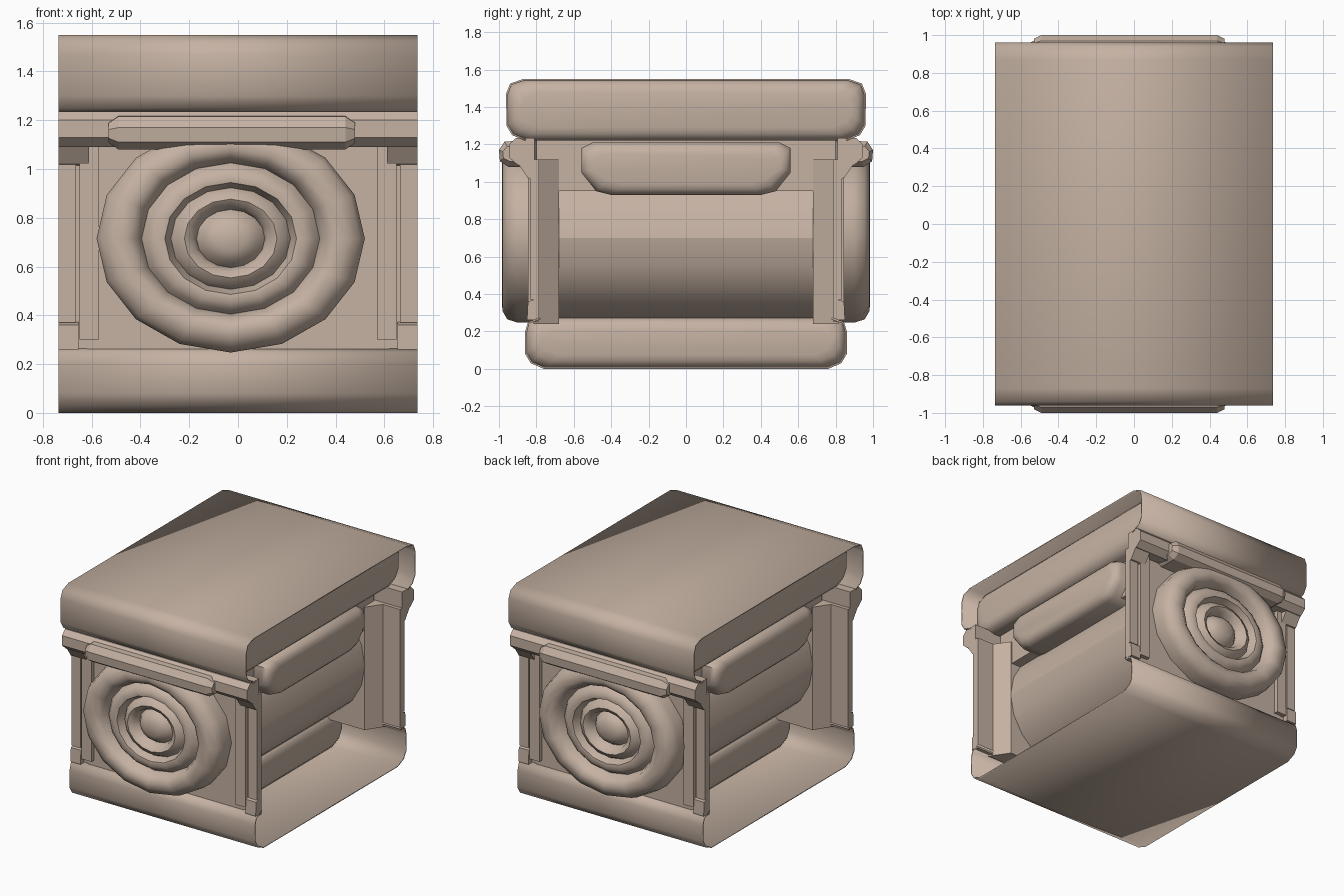
import bpy, bmesh, math
from mathutils import Vector

if "Cube" in bpy.data.objects:
    bpy.data.objects.remove(bpy.data.objects["Cube"])

stone = bpy.data.materials.new("warm stone")
stone.diffuse_color = (0.56, 0.445, 0.365, 1)
stone.use_nodes = True
stone.node_tree.nodes["Principled BSDF"].inputs["Base Color"].default_value = stone.diffuse_color
W = 0.735  # half width of the block


def finish(name, bm, angle=20):
    bmesh.ops.recalc_face_normals(bm, faces=bm.faces)
    me = bpy.data.meshes.new(name)
    bm.to_mesh(me)
    bm.free()
    me.materials.append(stone)
    ob = bpy.data.objects.new(name, me)
    bpy.context.collection.objects.link(ob)
    bpy.ops.object.select_all(action='DESELECT')
    ob.select_set(True)
    bpy.context.view_layer.objects.active = ob
    bpy.ops.object.shade_smooth_by_angle(angle=math.radians(angle))
    return ob


def prism(name, pts, x0, x1, closed=True, pinch=None, angle=20, dome=0):
    """Extrude a (y, z) outline along x; pinch narrows the inner points,
    dome rounds off both ends."""
    bm = bmesh.new()
    cy = sum(p[0] for p in pts) / len(pts)
    cz = sum(p[1] for p in pts) / len(pts)
    steps = [(x0, 0), (x1, 0)]
    if dome:
        ins = [(0, 1), (0.3, 0.45), (0.7, 0.12), (1, 0)]
        steps = [(x0 + b * dome, a * dome) for a, b in reversed(ins)]
        steps += [(x1 - b * dome, a * dome) for a, b in ins]
        steps = [(x, (1 - (abs(x) - (x1 - dome)) / dome)) for x, _ in steps]
        steps = [(x, dome * (1 - math.sqrt(max(0, 1 - (1 - t) ** 2)))) for x, t in steps]
    rings = [[bm.verts.new((x, y - math.copysign(min(d, abs(y - cy)), y - cy),
                            z - math.copysign(min(d, abs(z - cz)), z - cz)))
              for y, z in pts] for x, d in steps]
    n = len(pts)
    for a, b in zip(rings, rings[1:]):
        for i in range(n if closed else n - 1):
            j = (i + 1) % n
            bm.faces.new((a[i], a[j], b[j], b[i]))
    if closed:
        bm.faces.new(rings[0])
        bm.faces.new(rings[-1])
    if pinch:
        for v in bm.verts:
            if abs(v.co.y) < 0.75:
                v.co.x *= pinch
    return finish(name, bm, angle)


def both(half):
    """Mirror a half outline (y > 0) to a full one."""
    return half + [(-y, z) for y, z in reversed(half)]


def slab(name, half, recess_x):
    """Rounded slab core set back behind a thin shell, open towards the barrel."""
    pts = both(half)
    shell = prism(name + "_shell", pts, -W, W, closed=False, angle=14)
    s = shell.modifiers.new("thin", 'SOLIDIFY')
    s.thickness = 0.01
    s.offset = -1
    core = [(y * 0.993, z + (0.005 if z < 0.1 else -0.005 if z > 1.5 else 0)) for y, z in pts]
    prism(name + "_core", core, -recess_x, recess_x, dome=0.07, angle=45)


def box(name, x0, x1, y0, y1, z0, z1, pinch=None):
    return prism(name, [(y0, z0), (y1, z0), (y1, z1), (y0, z1)], x0, x1, pinch=pinch)


# Top and bottom slabs
slab("top_slab", [(0.86, 1.22), (0.93, 1.25), (0.96, 1.30), (0.962, 1.47),
                  (0.94, 1.525), (0.87, 1.55)], 0.64)
slab("bottom_slab", [(0.78, 0.275), (0.845, 0.25), (0.86, 0.20), (0.86, 0.08),
                     (0.83, 0.03), (0.76, 0.0)], 0.26)

# Central barrel running between the two volutes
bm = bmesh.new()
bmesh.ops.create_cone(bm, cap_ends=True, segments=20, radius1=1, radius2=1, depth=1.36)
for v in bm.verts:
    x, y, z = v.co
    v.co = Vector((x * 0.53, z, 0.70 + y * 0.47))
finish("barrel", bm)

# Cushion above the barrel, with a block behind it
prism("cushion", both([(0.50, 1.21), (0.56, 1.18), (0.56, 1.05), (0.48, 0.95), (0.40, 0.93)]),
      -0.64, 0.64, dome=0.06, angle=45)
box("upper_core", -0.52, 0.52, -0.80, 0.80, 0.95, 1.24)

# Volute outline: radius and forward depth
volute = [(0.55, 0.80), (0.55, 0.90), (0.53, 0.955), (0.48, 0.98), (0.43, 0.985),
          (0.385, 0.955), (0.365, 0.90), (0.345, 0.925), (0.31, 0.95), (0.27, 0.945),
          (0.245, 0.89), (0.225, 0.92), (0.19, 0.94), (0.155, 0.92), (0.14, 0.87),
          (0.11, 0.91), (0.06, 0.935)]

for side, s in (("front", -1), ("back", 1)):
    # Recessed panel, slightly splayed, and its thinner outer wings
    box(side + "_panel", -0.62, 0.62, s * 0.68, s * 0.815, 0.24, 1.12, pinch=0.85)
    box(side + "_wings", -W, W, s * 0.785, s * 0.81, 0.25, 1.12)
    # Frame posts, a thicker outer edge, small bracket and foot on each side
    for e in (-1, 1):
        box(side + "_post", e * 0.57, e * 0.65, s * 0.80, s * 0.845, 0.30, 1.11)
        box(side + "_outer_post", e * 0.665, e * W, s * 0.79, s * 0.835, 0.37, 1.04)
        prism(side + "_bracket", [(s * 0.79, 1.01), (s * 0.845, 1.02), (s * 0.90, 1.10),
                                  (s * 0.79, 1.10)], e * 0.61, e * W)
        prism(side + "_foot", [(s * 0.785, 0.26), (s * 0.85, 0.26), (s * 0.845, 0.36),
                               (s * 0.785, 0.38)], e * 0.655, e * W)
    # Moulding under the top slab
    prism(side + "_moulding", [(s * 0.81, 1.10), (s * 0.90, 1.09), (s * 0.945, 1.13),
                               (s * 0.945, 1.20), (s * 0.91, 1.235), (s * 0.81, 1.235)], -W, W)
    # Projecting lip above the volute, tapered at its ends
    bm = bmesh.new()
    prof = [(0.80, 1.08), (0.95, 1.08), (0.995, 1.11), (1.0, 1.17), (0.97, 1.215), (0.80, 1.225)]
    rings = []
    for x, k in ((-0.53, 0.6), (-0.49, 1), (0.44, 1), (0.48, 0.6)):
        rings.append([bm.verts.new((x, s * (0.9 + (y - 0.9) * (0.5 + k / 2)),
                                    1.15 + (z - 1.15) * k)) for y, z in prof])
    for a, b in zip(rings, rings[1:]):
        for i in range(6):
            j = (i + 1) % 6
            bm.faces.new((a[i], a[j], b[j], b[i]))
    bm.faces.new(rings[0])
    bm.faces.new(rings[-1])
    finish(side + "_lip", bm)
    # Volute of concentric rolls
    bm = bmesh.new()
    N = 16
    rings = [[bm.verts.new((-0.03 + r * math.cos(2 * math.pi * i / N), s * d,
                            0.715 + 0.85 * r * math.sin(2 * math.pi * i / N)))
              for i in range(N)] for r, d in volute]
    for a, b in zip(rings, rings[1:]):
        for i in range(N):
            j = (i + 1) % N
            bm.faces.new((a[i], a[j], b[j], b[i]))
    bm.faces.new(rings[0])
    bm.faces.new(rings[-1])
    finish(side + "_volute", bm, 50)
